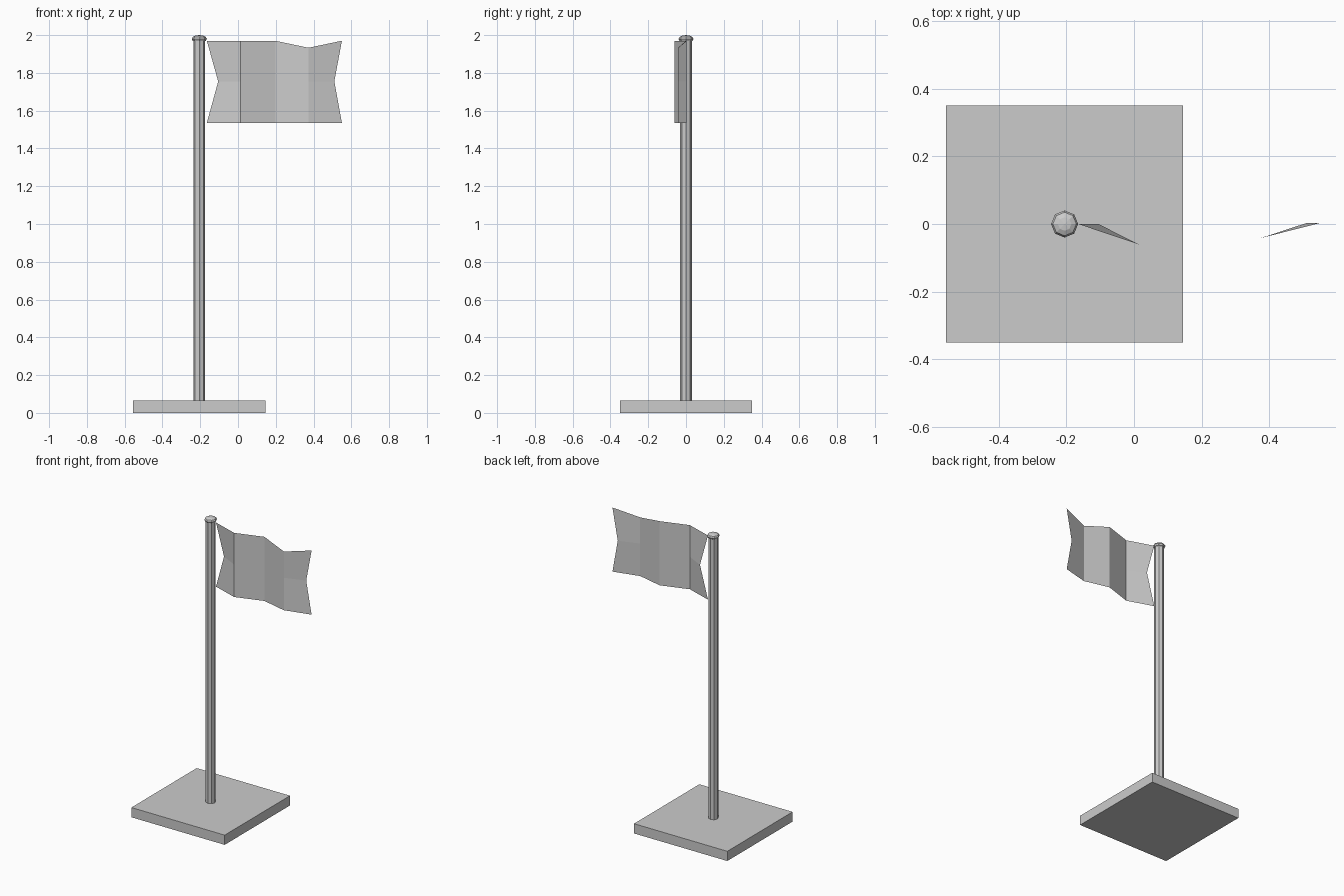
import bpy
import bmesh
from mathutils import Matrix

if "Cube" in bpy.data.objects:
    bpy.data.objects.remove(bpy.data.objects["Cube"])

POLE_X = -0.205


def make_object(name, bm):
    mesh = bpy.data.meshes.new(name)
    bm.to_mesh(mesh)
    bm.free()
    obj = bpy.data.objects.new(name, mesh)
    bpy.context.collection.objects.link(obj)
    return obj


# Square base slab
bm = bmesh.new()
bmesh.ops.create_cube(bm, size=1, matrix=Matrix.Translation((POLE_X, 0, 0.033))
                      @ Matrix.Diagonal((0.70, 0.70, 0.066, 1)))
make_object("base", bm)

# Eight-sided pole
bm = bmesh.new()
bmesh.ops.create_cone(bm, cap_ends=True, segments=8, radius1=0.031, radius2=0.031,
                      depth=1.914, matrix=Matrix.Translation((POLE_X, 0, 1.023)))
make_object("pole", bm)

# Flattened low-poly finial
bm = bmesh.new()
bmesh.ops.create_uvsphere(bm, u_segments=8, v_segments=6, radius=0.04,
                          matrix=Matrix.Translation((POLE_X, 0, 1.98))
                          @ Matrix.Diagonal((1, 1, 0.5, 1)))
make_object("finial", bm)

# Rippled flag sheet: (outer x, middle x, y, top z) for each column
columns = [(-0.165, -0.105, 0.0, 1.97),
           (0.013, 0.013, -0.06, 1.97),
           (0.198, 0.198, 0.0, 1.97),
           (0.373, 0.373, -0.042, 1.933),
           (0.55, 0.51, 0.003, 1.97)]
bm = bmesh.new()
grid = [[bm.verts.new((x, y, 1.535)), bm.verts.new((mid, y, 1.755)),
         bm.verts.new((x, y, top))] for x, mid, y, top in columns]
for a, b in zip(grid, grid[1:]):
    for i in range(2):
        bm.faces.new((a[i], b[i], b[i + 1], a[i + 1]))
make_object("flag", bm)
